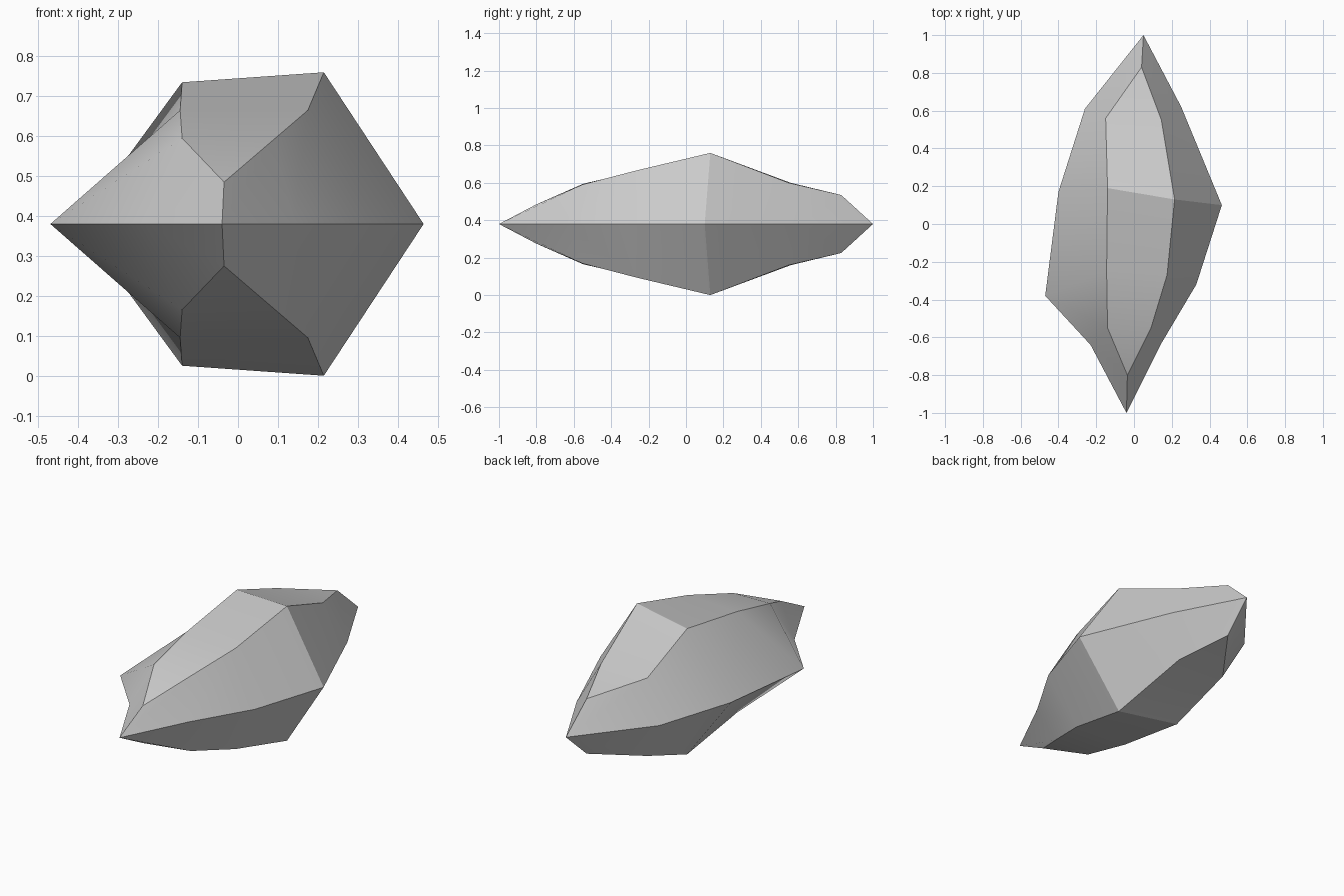
import bpy
import bmesh
import math

if "Cube" in bpy.data.objects:
    bpy.data.objects.remove(bpy.data.objects["Cube"], do_unlink=True)

MID = 0.38

# Girdle outline (x, y) at mid height: front tip, +x side, back tip, -x side
girdle = [(-0.04, -1), (0.14, -0.64), (0.33, -0.32), (0.465, 0.10), (0.25, 0.62),
          (0.05, 1), (-0.26, 0.61), (-0.40, 0.17), (-0.47, -0.38), (-0.23, -0.64)]

# Cap outline (x, y, height above the girdle), in the same order
cap = [(-0.035, -0.80, 0.105), (0.09, -0.55, 0.212), (0.175, -0.27, 0.285),
       (0.215, 0.13, 0.38), (0.145, 0.55, 0.22), (0.04, 0.83, 0.155),
       (-0.15, 0.56, 0.22), (-0.14, 0.19, 0.355), (-0.145, -0.25, 0.285),
       (-0.14, -0.55, 0.215)]

# Stone colour
grey = bpy.data.materials.new("stone grey")
grey.use_nodes = True
colour = (0.6, 0.6, 0.6, 1)
grey.diffuse_color = colour
grey.node_tree.nodes["Principled BSDF"].inputs["Base Color"].default_value = colour

# Faceted stone: side walls and a cap of cross strips, mirrored below the girdle
bm = bmesh.new()
n = len(girdle)
mid_ring = [bm.verts.new((x, y, MID)) for x, y in girdle]
for side in (1, -1):
    ring = [bm.verts.new((x, y, MID + side * h)) for x, y, h in cap]
    for i in range(n):
        j = (i + 1) % n
        bm.faces.new((mid_ring[i], mid_ring[j], ring[j], ring[i]))
    bm.faces.new((ring[0], ring[1], ring[-1]))
    for i in range(1, n // 2 - 1):
        bm.faces.new((ring[i], ring[i + 1], ring[n - i - 1], ring[n - i]))
    bm.faces.new((ring[n // 2 - 1], ring[n // 2], ring[n // 2 + 1]))
bmesh.ops.recalc_face_normals(bm, faces=bm.faces)

mesh = bpy.data.meshes.new("stone")
bm.to_mesh(mesh)
bm.free()
mesh.materials.append(grey)
stone = bpy.data.objects.new("stone", mesh)
bpy.context.collection.objects.link(stone)

# Soft sides with crisp cap edges
bpy.ops.object.select_all(action="DESELECT")
stone.select_set(True)
bpy.context.view_layer.objects.active = stone
bpy.ops.object.shade_smooth_by_angle(angle=math.radians(30))
